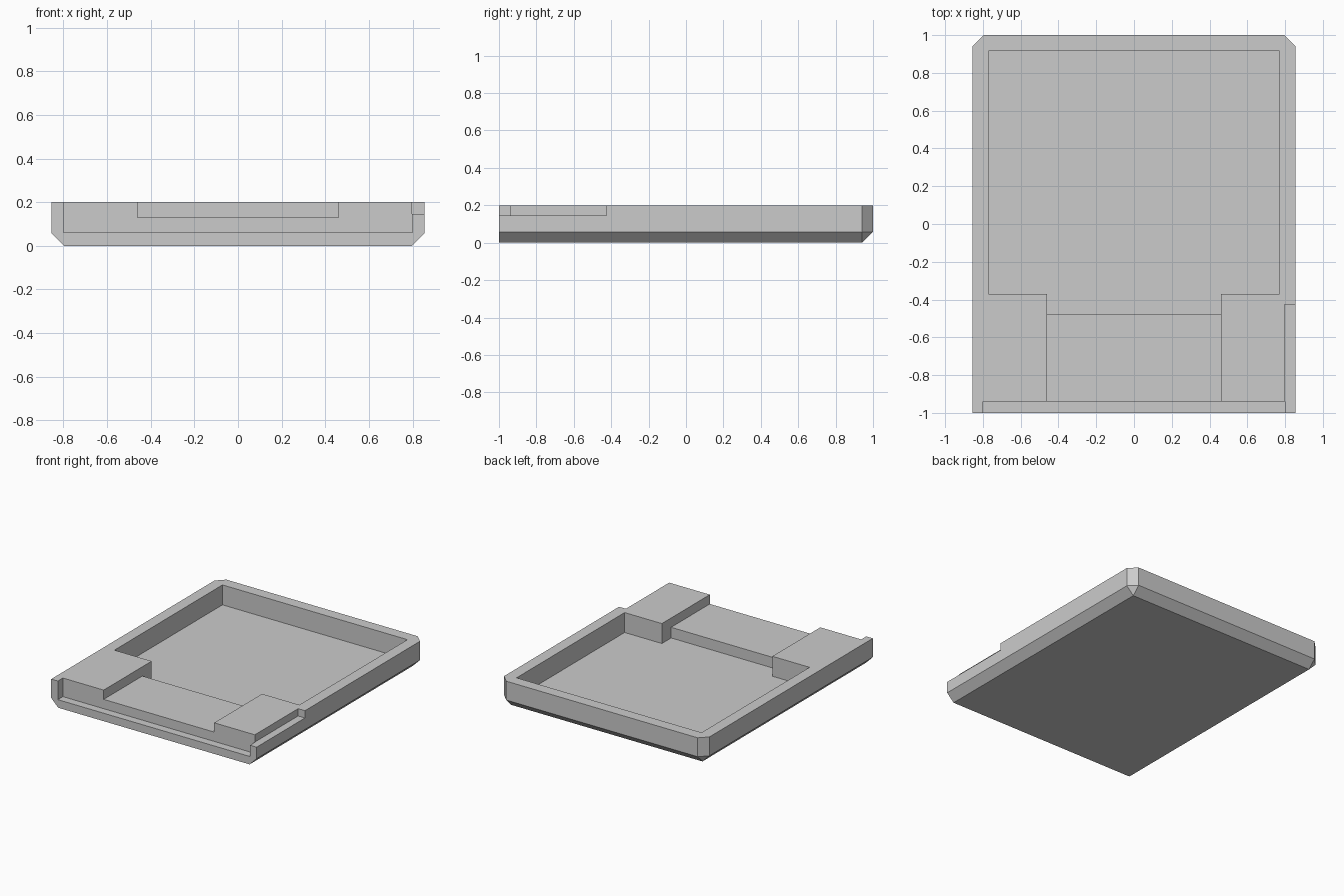
import bpy
import bmesh

cube = bpy.data.objects.get("Cube")
if cube:
    bpy.data.objects.remove(cube, do_unlink=True)

HALF_W, HALF_L, HEIGHT = 0.855, 1.0, 0.2
CHAMFER = 0.058
ABOVE = 0.3      # cutters reach past the top face
BEYOND = 1.1     # and past the outer walls


def box(name, x, y, z):
    """Box object spanning the given (min, max) ranges."""
    bm = bmesh.new()
    bmesh.ops.create_cube(bm, size=1)
    for v in bm.verts:
        for axis, (low, high) in enumerate((x, y, z)):
            v.co[axis] = high if v.co[axis] > 0 else low
    mesh = bpy.data.meshes.new(name)
    bm.to_mesh(mesh)
    bm.free()
    obj = bpy.data.objects.new(name, mesh)
    bpy.context.collection.objects.link(obj)
    return obj


def carve(target, cutter):
    """Subtract the cutter from the target, then discard it."""
    cutter.hide_render = True
    mod = target.modifiers.new(cutter.name, 'BOOLEAN')
    mod.operation = 'DIFFERENCE'
    mod.solver = 'EXACT'
    mod.object = cutter
    bpy.context.view_layer.objects.active = target
    bpy.ops.object.modifier_apply(modifier=mod.name)
    bpy.data.objects.remove(cutter, do_unlink=True)


# Tray body
tray = box("tray", (-HALF_W, HALF_W), (-HALF_L, HALF_L), (0, HEIGHT))

# Chamfer the side and back bottom edges and the two back corners
bm = bmesh.new()
bm.from_mesh(tray.data)


def is_chamfered(edge):
    a, b = (v.co for v in edge.verts)
    low = max(a.z, b.z) < 0.01
    back = min(a.y, b.y) > 0
    upright = abs(a.z - b.z) > 0.01
    along_side = abs(a.y - b.y) > 0.01
    return (low and (back or along_side)) or (upright and back)


bmesh.ops.bevel(bm, geom=[e for e in bm.edges if is_chamfered(e)],
                offset=CHAMFER, offset_type='OFFSET', segments=1,
                profile=0.5, affect='EDGES')
bm.to_mesh(tray.data)
bm.free()

# Main pocket, its narrow throat, and the shallow channel to the front
carve(tray, box("pocket", (-0.77, 0.77), (-0.37, 0.915), (0.05, ABOVE)))
carve(tray, box("throat", (-0.46, 0.46), (-0.48, -0.3), (0.05, ABOVE)))
carve(tray, box("channel", (-0.46, 0.46), (-BEYOND, -0.45), (0.13, ABOVE)))

# Rebate across the front and notch along the left side
carve(tray, box("front_rebate", (-0.8, 0.8), (-BEYOND, -0.94), (0.06, ABOVE)))
carve(tray, box("side_notch", (0.798, BEYOND), (-BEYOND, -0.425), (0.145, ABOVE)))

# Plain grey material
grey = bpy.data.materials.new("light_grey")
grey.use_nodes = True
colour = (0.6, 0.6, 0.6, 1)
grey.diffuse_color = colour
grey.node_tree.nodes["Principled BSDF"].inputs["Base Color"].default_value = colour
tray.data.materials.clear()
tray.data.materials.append(grey)
for face in tray.data.polygons:
    face.material_index = 0
    face.use_smooth = False
